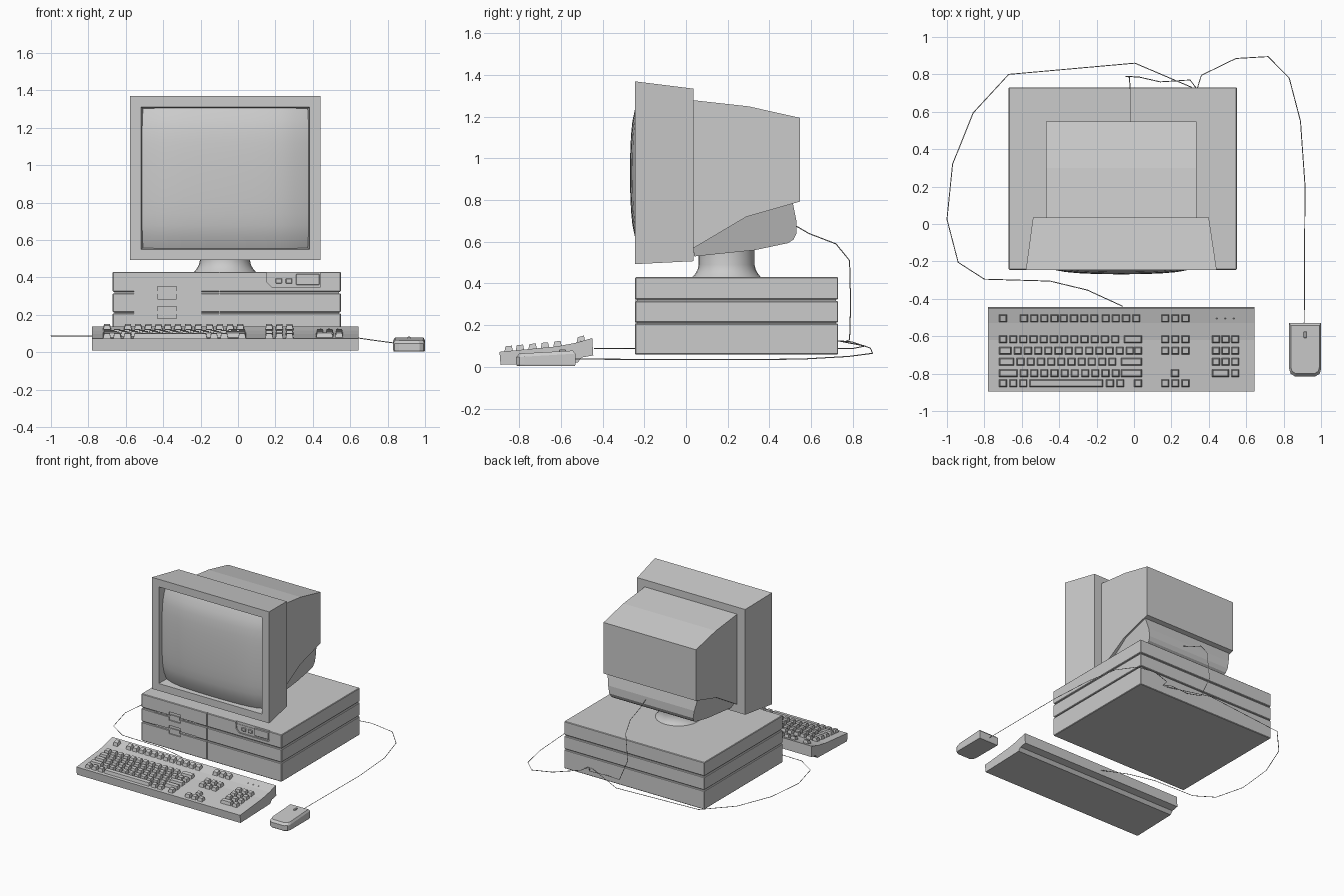
import bpy, bmesh, math
from mathutils import Vector

if "Cube" in bpy.data.objects:
    bpy.data.objects.remove(bpy.data.objects["Cube"])


def make(name, bm, smooth=None):
    bmesh.ops.recalc_face_normals(bm, faces=bm.faces)
    me = bpy.data.meshes.new(name)
    bm.to_mesh(me)
    bm.free()
    ob = bpy.data.objects.new(name, me)
    bpy.context.collection.objects.link(ob)
    bpy.ops.object.select_all(action='DESELECT')
    bpy.context.view_layer.objects.active = ob
    ob.select_set(True)
    if smooth:
        bpy.ops.object.shade_smooth_by_angle(angle=math.radians(smooth))
    return ob


def loft(name, rings, caps=(True, True), smooth=None):
    bm = bmesh.new()
    vs = [[bm.verts.new(p) for p in r] for r in rings]
    n = len(rings[0])
    for a, b in zip(vs, vs[1:]):
        for i in range(n):
            bm.faces.new((a[i], a[(i + 1) % n], b[(i + 1) % n], b[i]))
    if caps[0]:
        bm.faces.new(vs[0])
    if caps[1]:
        bm.faces.new(vs[-1])
    return make(name, bm, smooth)


def prism_x(name, pts, x0, x1):
    return loft(name, [[(x, y, z) for y, z in pts] for x in (x0, x1)])


def prism_y(name, pts, y0, y1):
    return loft(name, [[(x, y, z) for x, z in pts] for y in (y0, y1)])


def box(name, x0, x1, y0, y1, z0, z1, bevel=0):
    ob = prism_y(name, [(x0, z0), (x1, z0), (x1, z1), (x0, z1)], y0, y1)
    if bevel:
        m = ob.modifiers.new("bevel", 'BEVEL')
        m.width, m.segments = bevel, 1
        bpy.ops.object.modifier_apply(modifier=m.name)
    return ob


def cut(ob, cutter):
    cutter.hide_render = True
    m = ob.modifiers.new("cut", 'BOOLEAN')
    m.operation, m.solver, m.object = 'DIFFERENCE', 'EXACT', cutter
    bpy.context.view_layer.objects.active = ob
    bpy.ops.object.modifier_apply(modifier=m.name)
    bpy.data.objects.remove(cutter)


def rect(x0, x1, y, z0, z1):
    return [(x0, y, z0), (x1, y, z0), (x1, y, z1), (x0, y, z1)]


# Case: three stacked slabs around an inset core
box("case_core", -0.66, 0.54, -0.235, 0.72, 0.08, 0.41)
slabs = [box("case_layer", -0.67, 0.55, -0.245, 0.73, a, b, 0.004)
         for a, b in ((0.06, 0.207), (0.213, 0.315), (0.323, 0.43))]
for s, (z0, z1) in zip(slabs, ((0.0, 0.3), (0.2, 0.32), (0.32, 0.5))):
    cut(s, box("seam_cutter", -0.101, -0.095, -0.3, -0.237, z0, z1))

# Control panel recess with buttons
panel = [(0.15, 0.44), (0.155, 0.375), (0.18, 0.348), (0.44, 0.348), (0.44, 0.44)]
cut(slabs[2], prism_y("panel_cutter", panel, -0.3, -0.232))
for x0, x1, z0, z1 in ((0.2, 0.235, 0.368, 0.395), (0.255, 0.29, 0.368, 0.395),
                       (0.31, 0.435, 0.36, 0.418)):
    box("panel_button", x0, x1, -0.243, -0.225, z0, z1, 0.003)

# Drive slots with finger notches
for z in (0.318, 0.212):
    for s in slabs:
        cut(s, box("slot_cutter", -0.555, -0.195, -0.3, -0.237, z - 0.008, z + 0.008))
        cut(s, box("notch_cutter", -0.43, -0.33, -0.3, -0.236, z - 0.033, z + 0.033))
    box("drive_latch", -0.42, -0.34, -0.243, -0.22, z - 0.012, z + 0.012)

# Swivel foot
foot = []
for z, r in ((0.43, 0.165), (0.445, 0.152), (0.465, 0.14), (0.49, 0.134), (0.56, 0.134)):
    foot.append([(-0.07 + r * math.cos(t * math.tau / 24),
                  0.195 + r * math.sin(t * math.tau / 24), z) for t in range(24)])
loft("swivel_foot", foot, smooth=40)

# Monitor bezel with recess
loft("monitor_bezel", [
    rect(-0.54, 0.40, 0.035, 0.507, 1.335),
    rect(-0.578, 0.442, -0.245, 0.493, 1.37),
    rect(-0.518, 0.382, -0.245, 0.55, 1.31),
    rect(-0.505, 0.37, -0.14, 0.56, 1.30)])

# Convex screen
bm = bmesh.new()
N = 12
grid = []
for j in range(N + 1):
    row = []
    for i in range(N + 1):
        u, v = 2 * i / N - 1, 2 * j / N - 1
        drop = 0.02 * (u * u + v * v) + 0.035 * (u ** 6 + v ** 6)
        row.append(bm.verts.new((-0.068 + 0.445 * u, -0.269 + drop, 0.93 + 0.376 * v)))
    grid.append(row)
for j in range(N):
    for i in range(N):
        bm.faces.new((grid[j][i], grid[j][i + 1], grid[j + 1][i + 1], grid[j + 1][i]))
make("screen", bm, 60)

# Rear housing: wide upper shell and tapered lower shell
prism_x("rear_housing", [(0.03, 1.28), (0.30, 1.25), (0.547, 1.195), (0.547, 0.793),
                         (0.29, 0.72), (0.04, 0.572), (0.03, 0.572)], -0.47, 0.335)
lower = [(0.03, 0.60, 0.395), (0.29, 0.74, 0.395), (0.51, 0.80, 0.395), (0.53, 0.70, 0.375),
         (0.53, 0.64, 0.365), (0.515, 0.61, 0.36), (0.49, 0.594, 0.355), (0.33, 0.56, 0.35),
         (0.04, 0.53, 0.35)]
loft("rear_lower_shell", [[(-0.068 + s * w, y, z) for y, z, w in lower] for s in (-1, 1)])

# Keyboard body
top = [(-0.895, 0.072), (-0.62, 0.098), (-0.53, 0.115), (-0.45, 0.138)]
prism_x("keyboard_body", top + [(-0.445, 0.055), (-0.50, 0.045), (-0.52, 0.02),
                                (-0.89, 0.01)], -0.78, 0.645)


def surf(y):
    for (a, za), (b, zb) in zip(top, top[1:]):
        if y <= b:
            return za + (zb - za) * (y - a) / (b - a)
    return top[-1][1]


# Keys: (start, end) spans in plan, single keys spaced evenly
bm = bmesh.new()


def key(x0, x1, yc, h=0.024, d=0.021):
    ring = []
    for ins, dz in ((0, -0.005), (0.006, h)):
        ring.append([bm.verts.new((x, y, surf(y) + dz)) for x, y in (
            (x0 + ins, yc - d + ins), (x1 - ins, yc - d + ins),
            (x1 - ins, yc + d - ins), (x0 + ins, yc + d - ins))])
    bm.faces.new(ring[1])
    for i in range(4):
        bm.faces.new((ring[0][i], ring[0][i - 1], ring[1][i - 1], ring[1][i]))


def keys(x0, n, yc, pitch=0.0545):
    for i in range(n):
        key(x0 + i * pitch, x0 + i * pitch + 0.043, yc)


R = [-0.617, -0.677, -0.736, -0.797, -0.851]
for x0, n in ((-0.722, 1), (-0.61, 4), (-0.397, 4), (-0.173, 4), (0.145, 3)):
    keys(x0, n, -0.505)
for row, left, n, right in ((0, None, 12, -0.055), (1, -0.655, 12, 0.0),
                            (2, -0.64, 10, -0.07), (3, -0.622, 10, -0.07)):
    if left is None:
        keys(-0.722, n, R[row])
    else:
        key(-0.722, left, R[row])
        keys(left + 0.012, n, R[row])
    key(right, 0.043, R[row])
keys(-0.722, 3, R[4])
key(-0.56, -0.165, R[4])
keys(-0.15, 2, R[4])
keys(0.0, 1, R[4])
for r in (0, 1, 4):
    keys(0.145, 3, R[r])
keys(0.198, 1, R[3])
for r in (0, 1, 2):
    keys(0.417, 3, R[r], 0.051)
key(0.417, 0.508, R[3])
keys(0.519, 1, R[3])
for x in (0.443, 0.487, 0.533):
    key(x - 0.007, x + 0.007, -0.505, 0.004, 0.007)
make("keyboard_keys", bm)

# Mouse: rounded front corners, domed top
outline = [(0.83, -0.53), (0.83, -0.775), (0.837, -0.8), (0.86, -0.815),
           (0.97, -0.815), (0.993, -0.8), (1.0, -0.775), (1.0, -0.53)]
mid = (0.915, -0.67)


def mouse_ring(s, f):
    return [(mid[0] + (x - mid[0]) * s, mid[1] + (y - mid[1]) * s, f(y)) for x, y in outline]


loft("mouse", [mouse_ring(0.97, lambda y: 0.004), mouse_ring(1, lambda y: 0.012),
               mouse_ring(1, lambda y: 0.055 + 0.06 * (y + 0.67)),
               mouse_ring(0.9, lambda y: 0.071 + 0.05 * (y + 0.67))])
box("mouse_button", 0.907, 0.923, -0.61, -0.575, 0.06, 0.083, 0.003)


# Cables
def cable(name, pts):
    cu = bpy.data.curves.new(name, 'CURVE')
    cu.dimensions = '3D'
    cu.bevel_depth, cu.bevel_resolution = 0.0025, 0
    sp = cu.splines.new('POLY')
    sp.points.add(len(pts) - 1)
    for p, c in zip(sp.points, pts):
        p.co = (*c, 1)
    bpy.context.collection.objects.link(bpy.data.objects.new(name, cu))


cable("mouse_cable", [(0.91, -0.54, 0.037), (0.914, 0.21, 0.035), (0.89, 0.55, 0.037),
                      (0.83, 0.78, 0.05), (0.717, 0.895, 0.065), (0.545, 0.885, 0.09),
                      (0.36, 0.795, 0.12), (0.34, 0.73, 0.125)])
cable("keyboard_cable", [(-0.06, -0.44, 0.088), (-0.25, -0.353, 0.087), (-0.45, -0.305, 0.087),
                         (-0.80, -0.295, 0.087), (-0.94, -0.205, 0.087), (-1.0, 0.025, 0.087),
                         (-0.97, 0.32, 0.087), (-0.86, 0.594, 0.087), (-0.67, 0.80, 0.088),
                         (0.005, 0.86, 0.1), (0.31, 0.73, 0.125)])
cable("monitor_cable", [(-0.02, 0.53, 0.675), (-0.02, 0.59, 0.64), (-0.02, 0.72, 0.59),
                        (-0.025, 0.785, 0.51), (-0.045, 0.79, 0.30), (0.03, 0.785, 0.13),
                        (0.14, 0.76, 0.12), (0.30, 0.77, 0.12), (0.33, 0.73, 0.125)])
